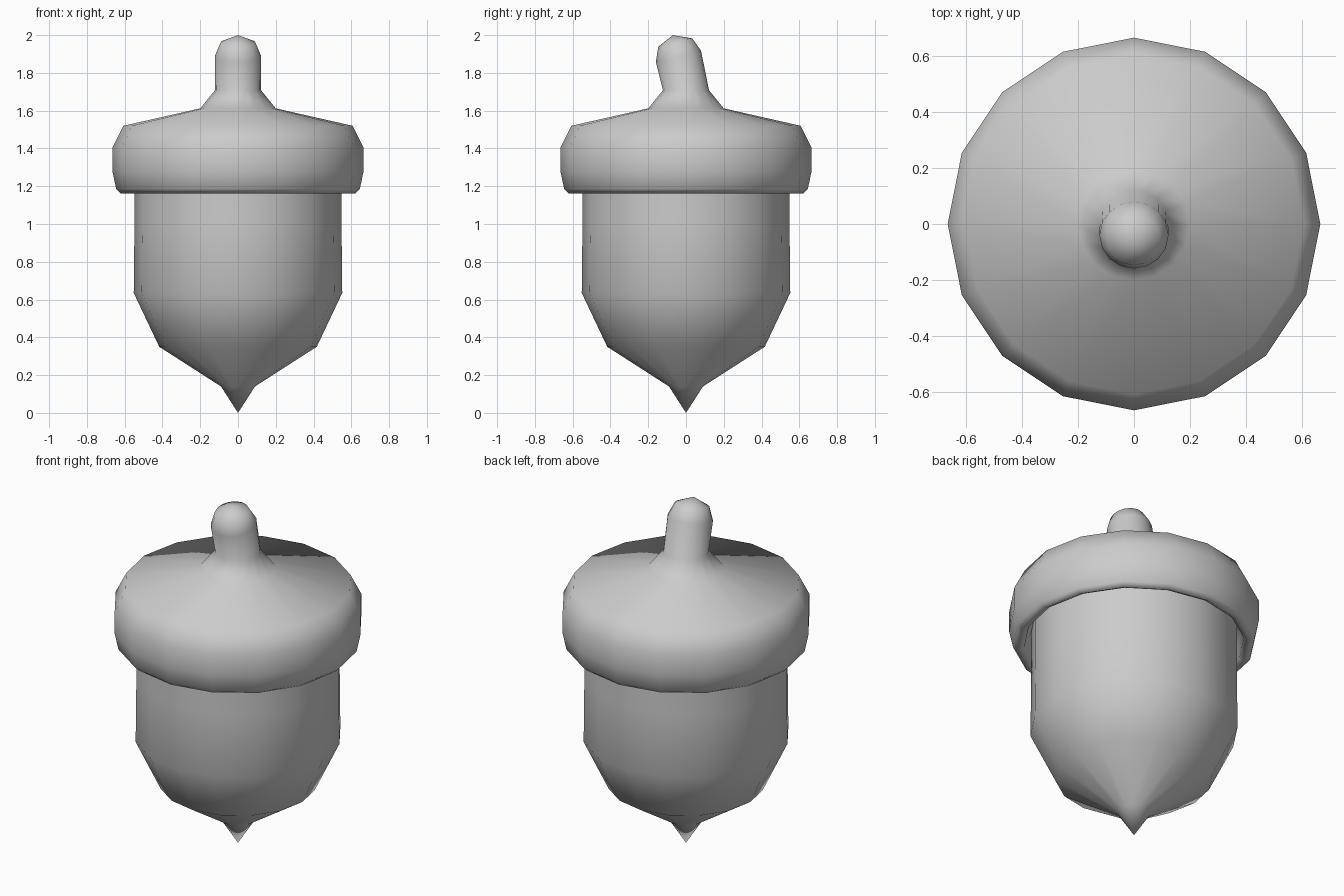
import bpy, bmesh, math
from mathutils import Vector, Matrix

if "Cube" in bpy.data.objects:
    bpy.data.objects.remove(bpy.data.objects["Cube"])

SIDES = 16


def lathe(name, rings):
    """Skin a stack of rings: (radius, z, y offset, tilt). Radius 0 makes a pole."""
    bm = bmesh.new()
    loops = []
    for r, z, y, tilt in rings:
        rot = Matrix.Rotation(math.radians(tilt), 3, 'X')
        centre = Vector((0, y, z))
        if r == 0:
            loops.append([bm.verts.new(centre)])
            continue
        angles = [2 * math.pi * i / SIDES for i in range(SIDES)]
        loops.append([bm.verts.new(centre + rot @ Vector((r * math.cos(a), r * math.sin(a), 0)))
                      for a in angles])
    for low, high in zip(loops, loops[1:]):
        for i in range(SIDES):
            j = (i + 1) % SIDES
            if len(low) == 1:
                bm.faces.new((low[0], high[j], high[i]))
            elif len(high) == 1:
                bm.faces.new((low[i], low[j], high[0]))
            else:
                bm.faces.new((low[i], low[j], high[j], high[i]))
    bmesh.ops.recalc_face_normals(bm, faces=bm.faces)
    for f in bm.faces:
        f.smooth = True
    mesh = bpy.data.meshes.new(name)
    bm.to_mesh(mesh)
    bm.free()
    obj = bpy.data.objects.new(name, mesh)
    bpy.context.collection.objects.link(obj)
    return obj


def straight(profile):
    return [(r, z, 0, 0) for r, z in profile]


# Nut body: pointed tip widening to straight walls that run up into the cap
lathe("nut_body", straight([(0, 0), (0.09, 0.14), (0.417, 0.35), (0.552, 0.635),
                            (0.548, 1.0), (0.548, 1.28)]))

# Cap with a hollow, rounded rim, flowing into a bent rounded stem
cap = straight([(0.53, 1.28), (0.575, 1.25), (0.585, 1.18), (0.62, 1.162),
                (0.645, 1.185), (0.665, 1.28), (0.665, 1.405), (0.607, 1.52),
                (0.2, 1.612)])
stem = [(0.122, 1.708, 0, 0),
        (0.123, 1.888, -0.04, 14),
        (0.093, 1.96, -0.057, 14),
        (0, 2.0, -0.07, 0)]
lathe("cap_and_stem", cap + stem)
